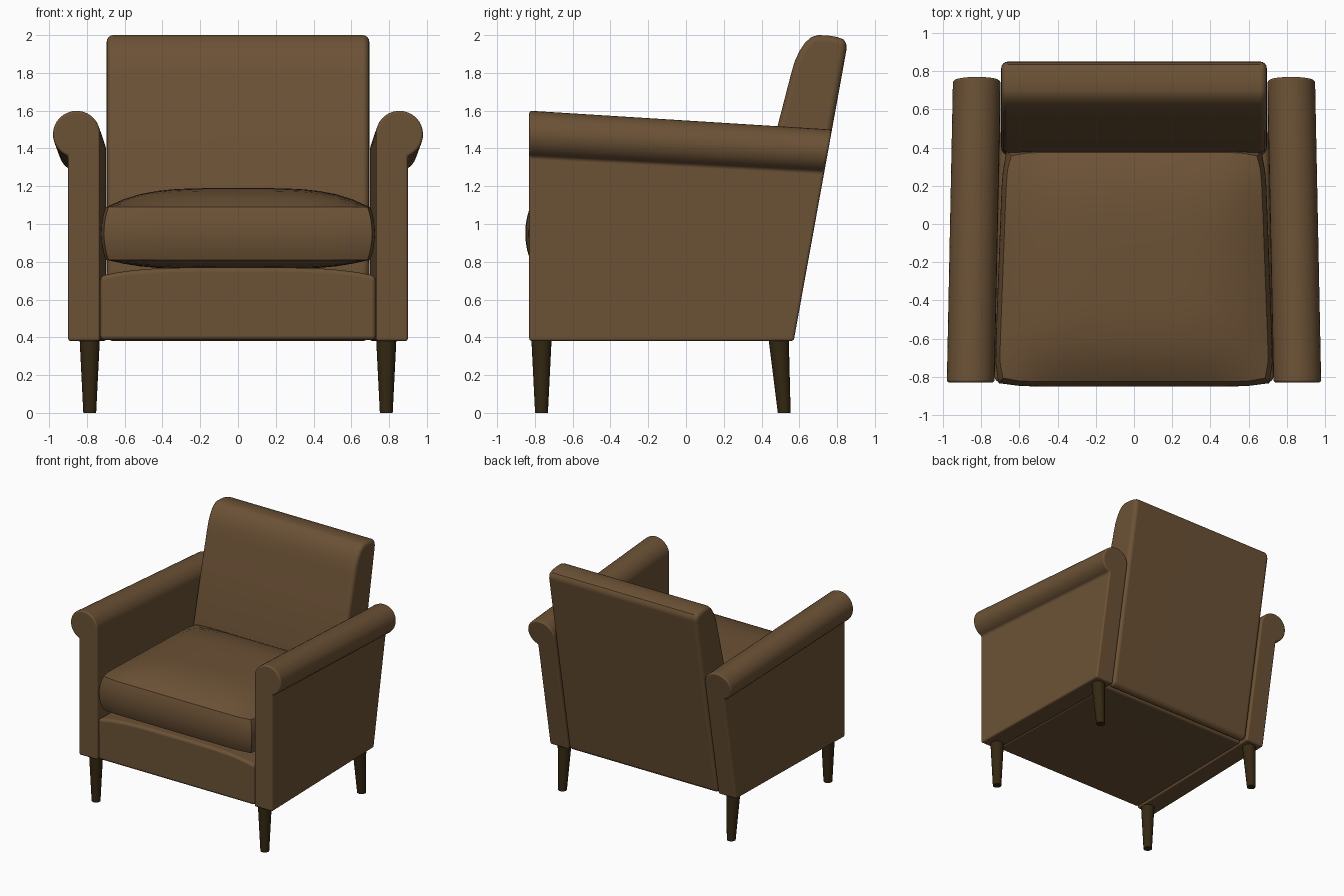
import bpy, bmesh, math
from mathutils import Vector

if "Cube" in bpy.data.objects:
    bpy.data.objects.remove(bpy.data.objects["Cube"])


def material(name, rgb):
    m = bpy.data.materials.new(name)
    m.diffuse_color = (*rgb, 1)
    m.use_nodes = True
    m.node_tree.nodes["Principled BSDF"].inputs["Base Color"].default_value = m.diffuse_color
    return m


LEATHER = material("brown leather", (0.148, 0.083, 0.036))
WOOD = material("dark wood", (0.035, 0.021, 0.006))


def finish(name, bm, mat, bevel=0, limit=40):
    bmesh.ops.recalc_face_normals(bm, faces=bm.faces)
    me = bpy.data.meshes.new(name)
    bm.to_mesh(me)
    bm.free()
    me.materials.append(mat)
    ob = bpy.data.objects.new(name, me)
    bpy.context.collection.objects.link(ob)
    bpy.ops.object.select_all(action='DESELECT')
    ob.select_set(True)
    bpy.context.view_layer.objects.active = ob
    if bevel:
        b = ob.modifiers.new("round edges", 'BEVEL')
        b.width, b.segments = bevel, 4
        b.limit_method, b.angle_limit = 'ANGLE', math.radians(limit)
        bpy.ops.object.modifier_apply(modifier=b.name)
    bpy.ops.object.shade_smooth_by_angle(angle=math.radians(35))
    if bevel:
        w = ob.modifiers.new("flat panels", 'WEIGHTED_NORMAL')
        w.keep_sharp = True
    return ob


def loft(name, a, b, mat, bevel=0, limit=40):
    """Closed solid between two matching outlines."""
    bm = bmesh.new()
    va = [bm.verts.new(p) for p in a]
    vb = [bm.verts.new(p) for p in b]
    n = len(a)
    bm.faces.new(va)
    bm.faces.new(vb[::-1])
    for i in range(n):
        j = (i + 1) % n
        bm.faces.new((va[i], vb[i], vb[j], va[j]))
    return finish(name, bm, mat, bevel, limit)


def back_y(z):
    """Sloping rear plane of the chair."""
    return 0.57 + (z - 0.38) * 0.181


# Arms: scroll section, lower and slightly closer together at the rear
section = [(0.73, 0.38)]
for i in range(25):
    t = math.radians(180 - i * 249 / 24)
    section.append((0.855 + 0.125 * math.cos(t), 1.475 + 0.125 * math.sin(t)))
section.append((0.90, 0.38))
for s, side in ((1, "right"), (-1, "left")):
    front = [(s * x, -0.83, z) for x, z in section]
    rear = []
    for x, z in section:
        zr = 0.38 + (z - 0.38) * 0.918
        rear.append((s * (x - 0.032), back_y(zr), zr))
    loft(side + "_arm", front, rear, LEATHER, 0.015)

# Backrest: reclined side profile with a rolled top
profile = [(0.57, 0.38), (0.85, 1.925), (0.848, 1.955), (0.835, 1.977), (0.80, 1.99),
           (0.75, 1.998), (0.70, 2.0), (0.665, 1.99), (0.63, 1.96), (0.60, 1.915),
           (0.575, 1.86), (0.555, 1.79), (0.48, 1.5), (0.375, 1.06), (0.36, 0.72),
           (0.50, 0.60), (0.50, 0.38)]
loft("backrest", [(-0.695, y, z) for y, z in profile],
     [(0.695, y, z) for y, z in profile], LEATHER, 0.04, 50)

# Seat base with a gently crowned top
crown = [(-0.73, 0.385)]
for i in range(17):
    u = i / 8 - 1
    crown.append((0.73 * u, 0.77 - 0.045 * u ** 4))
crown.append((0.73, 0.385))
loft("seat_base", [(x, -0.825, z) for x, z in crown],
     [(x * 0.965, 0.49, z) for x, z in crown], LEATHER, 0.025)

# Seat cushion: boxed cushion with puffed top, bottom and sides
bm = bmesh.new()
bmesh.ops.create_cube(bm, size=2)
bmesh.ops.subdivide_edges(bm, edges=bm.edges[:], cuts=15, use_grid_fill=True)
for v in bm.verts:
    u, t, w = v.co
    puff = (1 - u ** 4) * (1 - t ** 4)
    half = 0.685 - 0.022 * t
    x = half * u * (1 - 0.03 * t ** 12)
    y = -0.225 + 0.6 * t * (1 - 0.03 * u ** 12)
    z = 0.95 + 0.14 * w
    if abs(u) > 0.999:
        x += 0.024 * u * (1 - w * w)
    if abs(t) > 0.999:
        y += 0.026 * t * (1 - w * w)
    if w > 0.999:
        z += 0.10 * puff
    elif w < -0.999:
        z -= 0.05 * puff
    v.co = (x, y, z)
finish("seat_cushion", bm, LEATHER)


# Tapered round legs, rear pair raked backwards
def leg(name, x, y_top, y_foot):
    def ring(y, z, r):
        return [(x + r * math.cos(k * math.tau / 24), y + r * math.sin(k * math.tau / 24), z)
                for k in range(24)]
    loft(name, ring(y_foot, 0, 0.034), ring(y_top, 0.40, 0.054), WOOD)


for s, side in ((1, "right"), (-1, "left")):
    leg(side + "_front_leg", s * 0.785, -0.765, -0.765)
    leg(side + "_rear_leg", s * 0.785, 0.49, 0.52)
